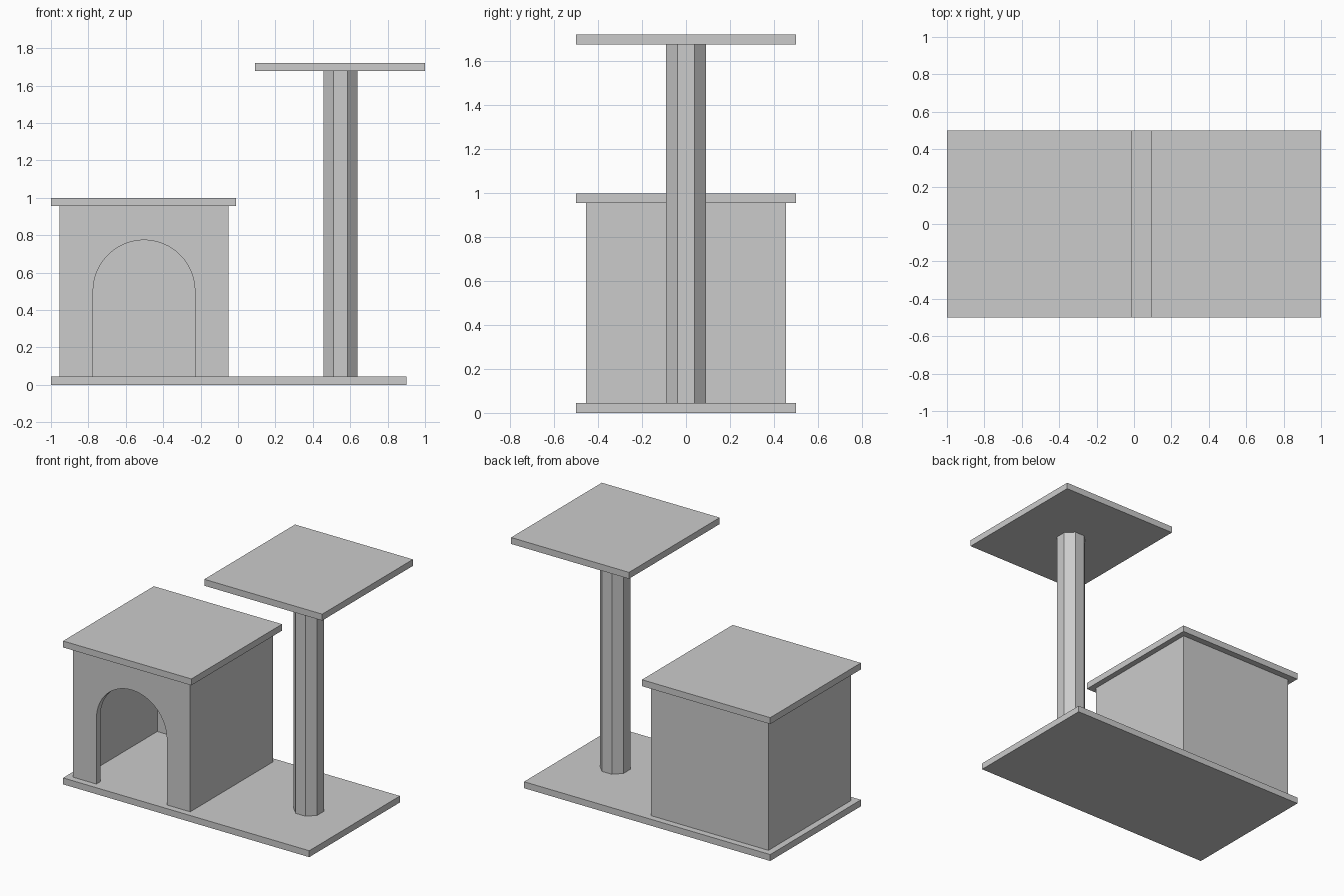
import bpy, bmesh
from math import pi, sin, cos
from mathutils import Vector

if "Cube" in bpy.data.objects:
    bpy.data.objects.remove(bpy.data.objects["Cube"])

T = 0.045  # board thickness


def extrude(name, points, offset):
    """Solid made by sweeping a planar outline along an offset."""
    bm = bmesh.new()
    face = bm.faces.new([bm.verts.new(p) for p in points])
    result = bmesh.ops.extrude_face_region(bm, geom=[face], use_keep_orig=True)
    moved = [g for g in result["geom"] if isinstance(g, bmesh.types.BMVert)]
    bmesh.ops.translate(bm, verts=moved, vec=Vector(offset))
    bmesh.ops.recalc_face_normals(bm, faces=bm.faces)
    mesh = bpy.data.meshes.new(name)
    bm.to_mesh(mesh)
    bm.free()
    obj = bpy.data.objects.new(name, mesh)
    bpy.context.collection.objects.link(obj)
    return obj


def board(name, x0, x1, z0, z1):
    pts = [(x0, -0.5, z0), (x1, -0.5, z0), (x1, 0.5, z0), (x0, 0.5, z0)]
    return extrude(name, pts, (0, 0, z1 - z0))


# Horizontal boards
board("base", -1.0, 0.9, 0.0, T)
board("house_roof", -1.0, -0.01, 0.955, 1.0)
board("perch", 0.09, 1.0, 1.677, 1.722)

# House: side and back walls as one U-shaped plan
L, R, D, H = -0.955, -0.05, 0.455, 0.955
plan = [(L, -D + T), (L, D), (R, D), (R, -D + T),
        (R - T, -D + T), (R - T, D - T), (L + T, D - T), (L + T, -D + T)]
extrude("house_walls", [(x, y, T) for x, y in plan], (0, 0, H - T))

# Front wall with arched doorway
cx, r, spring, n = (L + R) / 2, 0.272, 0.502, 32
arch = [(cx + r * cos(pi * i / n), spring + r * sin(pi * i / n)) for i in range(n + 1)]
outline = [(cx - r, T), (L, T), (L, H), (R, H), (R, T), (cx + r, T)] + arch
front = extrude("house_front", [(x, -D, z) for x, z in outline], (0, T, 0))
bpy.context.view_layer.objects.active = front
front.select_set(True)
bpy.ops.object.shade_smooth_by_angle(angle=0.5)

# Octagonal post with a flat side facing front
pr = 0.0985
ring = [(0.547 + pr * cos(pi / 8 + i * pi / 4), pr * sin(pi / 8 + i * pi / 4), T) for i in range(8)]
extrude("post", ring, (0, 0, 1.677 - T))
